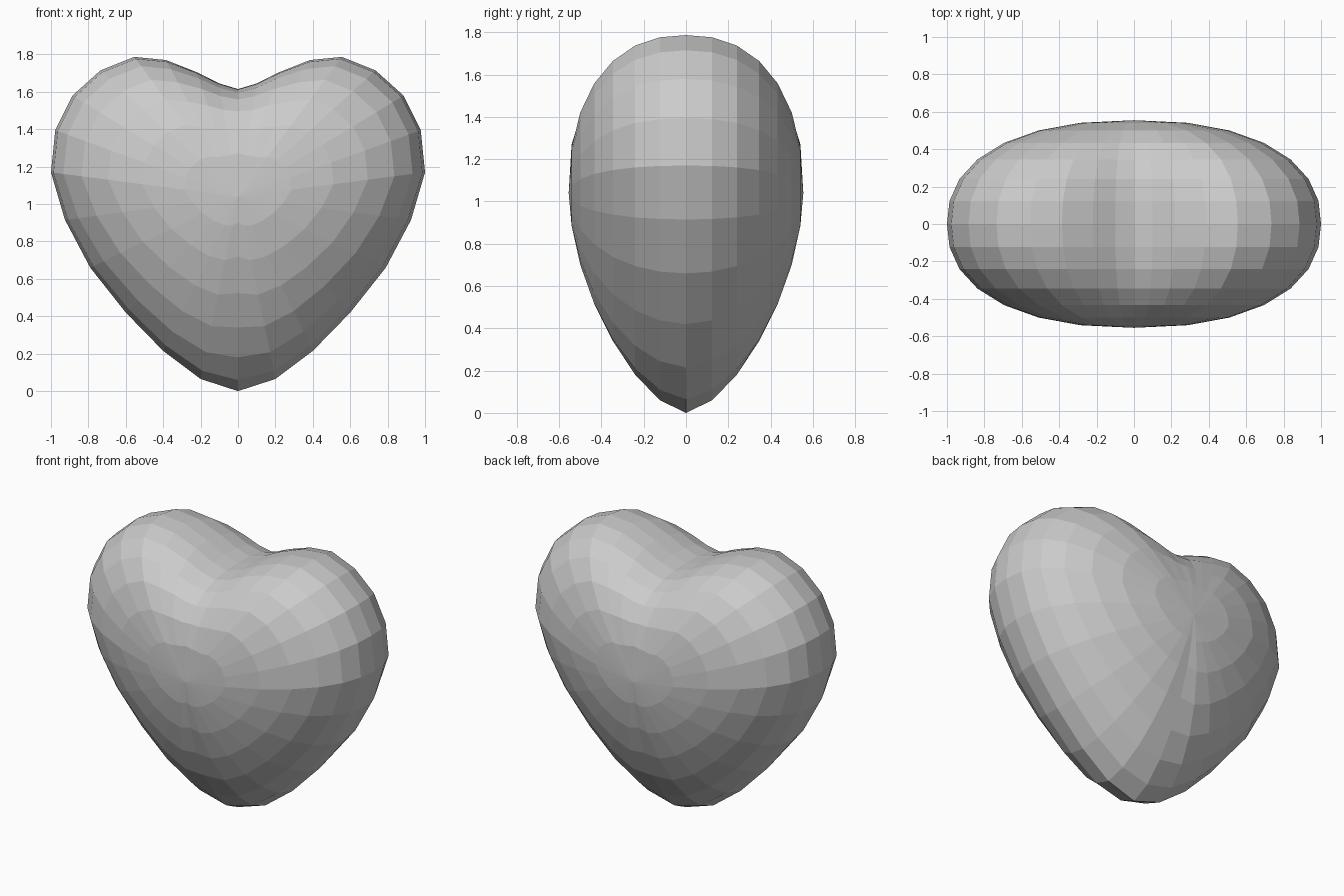
import bpy, bmesh, math

if "Cube" in bpy.data.objects:
    bpy.data.objects.remove(bpy.data.objects["Cube"])

# Right half of the front outline (x, z), from bottom tip to top notch
half = [(0, 0), (0.2, 0.065), (0.4, 0.215), (0.6, 0.42), (0.79, 0.66),
        (0.925, 0.915), (1.0, 1.17), (0.977, 1.395), (0.885, 1.58),
        (0.735, 1.715), (0.555, 1.787), (0.385, 1.77), (0.22, 1.705),
        (0.1, 1.645), (0, 1.615)]
DEPTH, CENTRE_Z, STEPS = 0.555, 1.04, 7


def fullness(i):
    # Roundness of the swelling: sharper at the tip, fuller at the notch
    if i <= 6:
        return 1.6 + 0.7 * i / 6
    return 2.3 + 0.6 * max(0, i - 11) / 3


# Whole outline: (x, z, fullness), left half mirrored
outline = [(x, z, fullness(i)) for i, (x, z) in enumerate(half)]
outline += [(-x, z, e) for x, z, e in reversed(outline[1:-1])]

bm = bmesh.new()

# Rings shrinking from the outline towards the front and back poles
rings = []
for k in range(1 - STEPS, STEPS):
    q = math.sin(k * math.pi / 2 / STEPS)
    ring = []
    for x, z, e in outline:
        s = (1 - abs(q) ** e) ** (1 / e)
        ring.append(bm.verts.new((x * s, q * DEPTH, CENTRE_Z + (z - CENTRE_Z) * s)))
    rings.append(ring)

n = len(outline)
for a, b in zip(rings, rings[1:]):
    for i in range(n):
        j = (i + 1) % n
        bm.faces.new((a[i], a[j], b[j], b[i]))

# Front and back poles
for ring, y in ((rings[0], -DEPTH), (rings[-1], DEPTH)):
    pole = bm.verts.new((0, y, CENTRE_Z))
    for i in range(n):
        bm.faces.new((ring[i], ring[(i + 1) % n], pole))

bmesh.ops.recalc_face_normals(bm, faces=bm.faces[:])
mesh = bpy.data.meshes.new("heart")
bm.to_mesh(mesh)
bm.free()
bpy.context.collection.objects.link(bpy.data.objects.new("heart", mesh))
